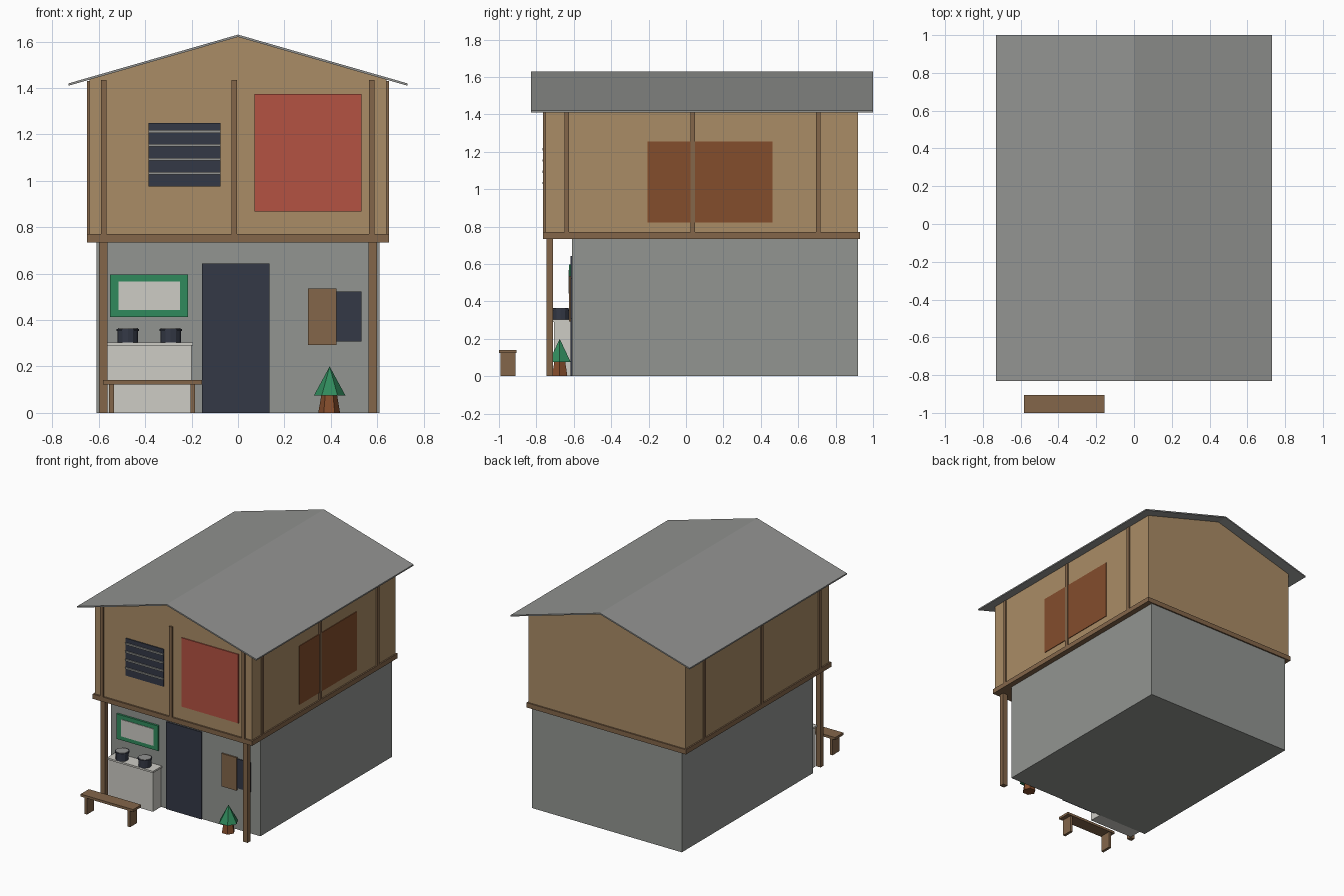
import bpy, bmesh, math
from mathutils import Matrix

cube = bpy.data.objects.get("Cube")
if cube:
    bpy.data.objects.remove(cube, do_unlink=True)


def material(name, r, g, b):
    """Flat material from 0-255 display values."""
    def lin(c):
        c /= 255
        return c / 12.92 if c <= 0.04045 else ((c + 0.055) / 1.055) ** 2.4
    col = (lin(r), lin(g), lin(b), 1)
    m = bpy.data.materials.new(name)
    m.use_nodes = True
    m.diffuse_color = col
    m.node_tree.nodes["Principled BSDF"].inputs["Base Color"].default_value = col
    return m


tan = material("tan boards", 170, 140, 102)
timber = material("brown timber", 131, 102, 74)
concrete = material("grey concrete", 146, 149, 145)
metal = material("roof grey", 146, 147, 145)
white = material("off white", 205, 204, 197)
green = material("green", 48, 138, 92)
dark = material("dark slate", 52, 57, 70)
red = material("red", 180, 82, 66)
rust = material("rust brown", 132, 77, 44)


def finish(name, bm, mat):
    bmesh.ops.recalc_face_normals(bm, faces=bm.faces)
    me = bpy.data.meshes.new(name)
    bm.to_mesh(me)
    bm.free()
    me.materials.append(mat)
    ob = bpy.data.objects.new(name, me)
    bpy.context.collection.objects.link(ob)
    return ob


def box(name, x, y, z, mat):
    """Box from (min, max) ranges."""
    bm = bmesh.new()
    bmesh.ops.create_cube(bm, size=1)
    for v in bm.verts:
        v.co = [r[0] if c < 0 else r[1] for c, r in zip(v.co, (x, y, z))]
    return finish(name, bm, mat)


def extrude_y(name, profile, y0, y1, mat):
    """Extrude an xz outline along y."""
    bm = bmesh.new()
    face = bm.faces.new([bm.verts.new((x, y0, z)) for x, z in profile])
    out = bmesh.ops.extrude_face_region(bm, geom=[face])["geom"]
    for v in out:
        if isinstance(v, bmesh.types.BMVert):
            v.co.y = y1
    return finish(name, bm, mat)


def cone(name, x, y, z0, z1, r0, r1, sides, mat):
    bm = bmesh.new()
    place = Matrix.Translation((x, y, (z0 + z1) / 2)) @ Matrix.Rotation(math.pi / 2, 4, "Z")
    bmesh.ops.create_cone(bm, cap_ends=True, segments=sides, radius1=r0,
                          radius2=r1, depth=z1 - z0, matrix=place)
    bmesh.ops.remove_doubles(bm, verts=bm.verts, dist=0.0001)
    return finish(name, bm, mat)


# Main volumes
box("ground_floor", (-0.61, 0.61), (-0.61, 0.92), (0, 0.74), concrete)
box("floor_beam", (-0.65, 0.65), (-0.764, 0.93), (0.735, 0.77), timber)
extrude_y("upper_floor", [(-0.64, 0.77), (0.64, 0.77), (0.64, 1.436), (0, 1.62), (-0.64, 1.436)],
          -0.752, 0.92, tan)
extrude_y("roof", [(-0.73, 1.41), (0, 1.62), (0.73, 1.41), (0.73, 1.42), (0, 1.63), (-0.73, 1.42)],
          -0.83, 1.0, metal)

# Upper wall battens
for i, x in enumerate((-0.578, -0.016, 0.577)):
    box(f"front_batten_{i}", (x - 0.012, x + 0.012), (-0.764, -0.745), (0.77, 1.435), timber)
for side, s in (("left", 1), ("right", -1)):
    for i, y in enumerate((-0.637, 0.037, 0.707)):
        box(f"{side}_batten_{i}", sorted((s * 0.63, s * 0.65)), (y - 0.012, y + 0.012),
            (0.77, 1.43), timber)
    # Porch post
    box(f"{side}_porch_post", sorted((s * 0.562, s * 0.6)), (-0.745, -0.71), (0, 0.735), timber)

# Upper windows and panels
box("louvre_window", (-0.385, -0.075), (-0.759, -0.75), (0.975, 1.25), dark)
for i in range(4):
    z = 1.033 + i * 0.06
    box(f"louvre_bar_{i}", (-0.385, -0.075), (-0.768, -0.758), (z - 0.006, z + 0.006), metal)
box("red_panel", (0.072, 0.533), (-0.759, -0.75), (0.868, 1.375), red)
box("side_shutter", (0.638, 0.645), (-0.205, 0.463), (0.823, 1.255), rust)

# Ground floor front
box("door", (-0.155, 0.135), (-0.618, -0.609), (0, 0.643), dark)
box("small_window", (0.31, 0.533), (-0.617, -0.609), (0.307, 0.523), dark)
box("window_shutter", (0.302, 0.425), (-0.626, -0.615), (0.292, 0.535), timber)
box("sign_frame", (-0.552, -0.215), (-0.625, -0.609), (0.413, 0.597), green)
box("sign_board", (-0.515, -0.25), (-0.629, -0.624), (0.443, 0.567), white)

# Counter with pots
box("counter", (-0.563, -0.2), (-0.705, -0.609), (0, 0.29), white)
box("counter_top", (-0.57, -0.193), (-0.714, -0.609), (0.29, 0.303), white)
for i, x in enumerate((-0.475, -0.29)):
    cone(f"pot_{i}", x, -0.67, 0.303, 0.355, 0.044, 0.044, 12, dark)
    cone(f"pot_rim_{i}", x, -0.67, 0.352, 0.362, 0.049, 0.049, 12, dark)
    cone(f"pot_lid_{i}", x, -0.67, 0.36, 0.365, 0.043, 0.043, 12, metal)

# Bench
box("bench_seat", (-0.582, -0.155), (-1.0, -0.905), (0.123, 0.141), timber)
for i, x in enumerate((-0.545, -0.195)):
    box(f"bench_leg_{i}", (x - 0.01, x + 0.01), (-0.993, -0.912), (0, 0.125), timber)

# Potted tree
cone("tree_trunk", 0.393, -0.675, 0, 0.1, 0.047, 0.03, 6, rust)
cone("tree_crown", 0.395, -0.675, 0.075, 0.2, 0.068, 0, 6, green)
